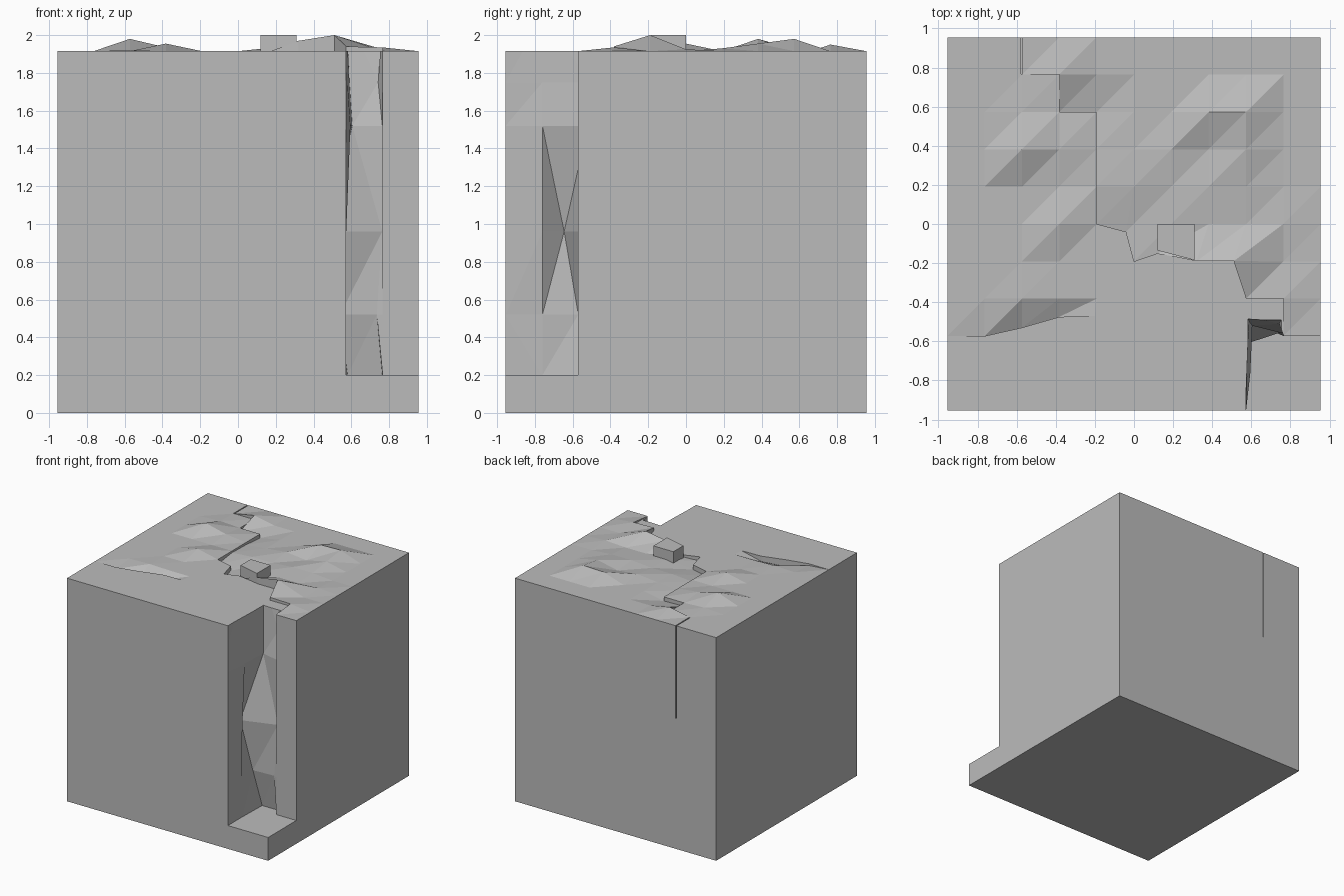
import bpy, bmesh

if "Cube" in bpy.data.objects:
    bpy.data.objects.remove(bpy.data.objects["Cube"])

C = 0.191          # grid cell
H = 0.955          # half width
TOP = 1.915        # height of the undisturbed top

stone = bpy.data.materials.new("grey_stone")
stone.diffuse_color = (0.5, 0.5, 0.5, 1)
stone.use_nodes = True
stone.node_tree.nodes["Principled BSDF"].inputs["Base Color"].default_value = stone.diffuse_color


def finish(bm, name):
    bmesh.ops.remove_doubles(bm, verts=bm.verts, dist=1e-4)
    bmesh.ops.dissolve_degenerate(bm, edges=bm.edges, dist=1e-5)
    bmesh.ops.recalc_face_normals(bm, faces=bm.faces)
    me = bpy.data.meshes.new(name)
    bm.to_mesh(me)
    bm.free()
    me.materials.append(stone)
    ob = bpy.data.objects.new(name, me)
    bpy.context.collection.objects.link(ob)
    return ob


# Three plates of the cracked top: A left slab, B back-right slab, C flat front
B_START = {9: 2, 8: 3, 7: 4, 6: 4, 5: 4, 4: 5, 3: 8, 2: 9}


def plate(i, j):
    if i >= B_START.get(j, 99):
        return "B"
    if j < 2 or (j == 2 and i >= 4):
        return "C"
    return "A"


# Grid points nudged off the lattice along the cracks
SHIFT = {(5, 5): (-.04, -.04), (6, 4): (.12, -.15), (7, 4): (.32, -.19),
         (8, 4): (.51, -.19), (2, 2): (-.573, -.53), (3, 2): (-.382, -.475),
         (4, 2): (-.2, -.47)}
# Bumps and dips of each plate
RISE = {
    "A": {(2, 7): .065, (3, 5): .04, (2, 8): .01, (3, 7): .02, (2, 3): .005,
          (1, 2): -.015, (2, 2): -.06, (3, 2): -.045},
    "B": {(8, 4): .085, (7, 4): .055, (8, 3): .025, (9, 3): .02,
          (3, 9): .035, (3, 8): -.03, (4, 8): -.035, (4, 7): -.02,
          (4, 6): -.015, (4, 5): -.04, (5, 5): -.04, (5, 4): -.035,
          (6, 4): -.02, (7, 8): .06, (8, 8): .065, (8, 7): .04,
          (6, 7): .02, (7, 6): .015, (8, 6): .015, (9, 5): .01},
    "C": {}}


def point(side, i, j):
    x, y = SHIFT.get((i, j), (-H + C * i, -H + C * j))
    return (x, y, TOP + RISE[side].get((i, j), 0))


# Main block: cracked top, walls along the cracks, plain sides and base
bm = bmesh.new()


def face(*pts):
    bm.faces.new([bm.verts.new(p) for p in pts])


def crack_wall(s, t, a, b):
    pts = []
    for p in (point(s, *a), point(s, *b), point(t, *b), point(t, *a)):
        if p not in pts:
            pts.append(p)
    if len(pts) > 2:
        face(*pts)


for i in range(10):
    for j in range(10):
        s = plate(i, j)
        p, q, r, t = (point(s, i, j), point(s, i + 1, j),
                      point(s, i + 1, j + 1), point(s, i, j + 1))
        face(p, q, r)
        face(p, r, t)
        if i < 9 and plate(i + 1, j) != s:
            crack_wall(s, plate(i + 1, j), (i + 1, j), (i + 1, j + 1))
        if j < 9 and plate(i, j + 1) != s:
            crack_wall(s, plate(i, j + 1), (i, j + 1), (i + 1, j + 1))
line = [-H + C * k for k in range(11)]
for k, (u, v) in enumerate([(1, -1), (1, 1), (-1, 1), (-1, -1)]):
    pts = [(-H, -H), (H, -H), (H, H), (-H, H)]
    a, b = pts[k], pts[(k + 1) % 4]
    rim = [(a[0] + (b[0] - a[0]) * n / 10, a[1] + (b[1] - a[1]) * n / 10, TOP) for n in range(11)]
    face((*b, 0), (*a, 0), *rim)
face((-H, -H, 0), (-H, H, 0), (H, H, 0), (H, -H, 0))
block = finish(bm, "stone_block")

# Corner notch cutter: rough cross-sections stacked in z
# z, side wall x, inner corner x y, back right x y
LEVELS = [(.20, .573, .58, -.50, .764, -.50), (.52, .565, .54, -.57, .735, -.56),
          (.96, .573, .473, -.645, .764, -.55), (1.52, .595, .605, -.52, .764, -.56),
          (1.75, .58, .59, -.50, .742, -.51), (2.1, .573, .575, -.47, .766, -.47)]
bm = bmesh.new()
rings = []
for z, wx, cx, cy, bx, by in LEVELS:
    ring = [(.573, -1.05), (.573, -H), (wx, -.76), (cx, cy), (bx, by),
            (.766, -.573), (1.05, -.573), (1.05, -1.05)]
    rings.append([bm.verts.new((x, y, z)) for x, y in ring])
for lo, hi in zip(rings, rings[1:]):
    for n in range(8):
        m = (n + 1) % 8
        bm.faces.new((lo[n], lo[m], hi[m], hi[n]))
bm.faces.new(rings[0])
bm.faces.new(rings[-1])
bmesh.ops.triangulate(bm, faces=bm.faces)
notch = finish(bm, "notch_cutter")


def box(name, pts, z0, z1):
    b = bmesh.new()
    lo = [b.verts.new((x, y, z0)) for x, y in pts]
    hi = [b.verts.new((x, y, z1)) for x, y in pts]
    b.faces.new(lo)
    b.faces.new(hi)
    n = len(pts)
    for k in range(n):
        b.faces.new((lo[k], lo[(k + 1) % n], hi[(k + 1) % n], hi[k]))
    return finish(b, name)


# Thin split running down the back face
slit = box("slit_cutter", [(-.578, .766), (-.569, .766), (-.569, 1), (-.578, 1)], 1.12, 2.1)

for cutter in (notch, slit):
    mod = block.modifiers.new(cutter.name, "BOOLEAN")
    mod.operation = "DIFFERENCE"
    mod.solver = "EXACT"
    mod.object = cutter
    cutter.hide_render = True
    cutter.hide_set(True)

# Loose chunk standing up from the crack
box("loose_chunk", [(.12, -.135), (.31, -.185), (.31, 0), (.12, 0)], 1.88, 2.0)
